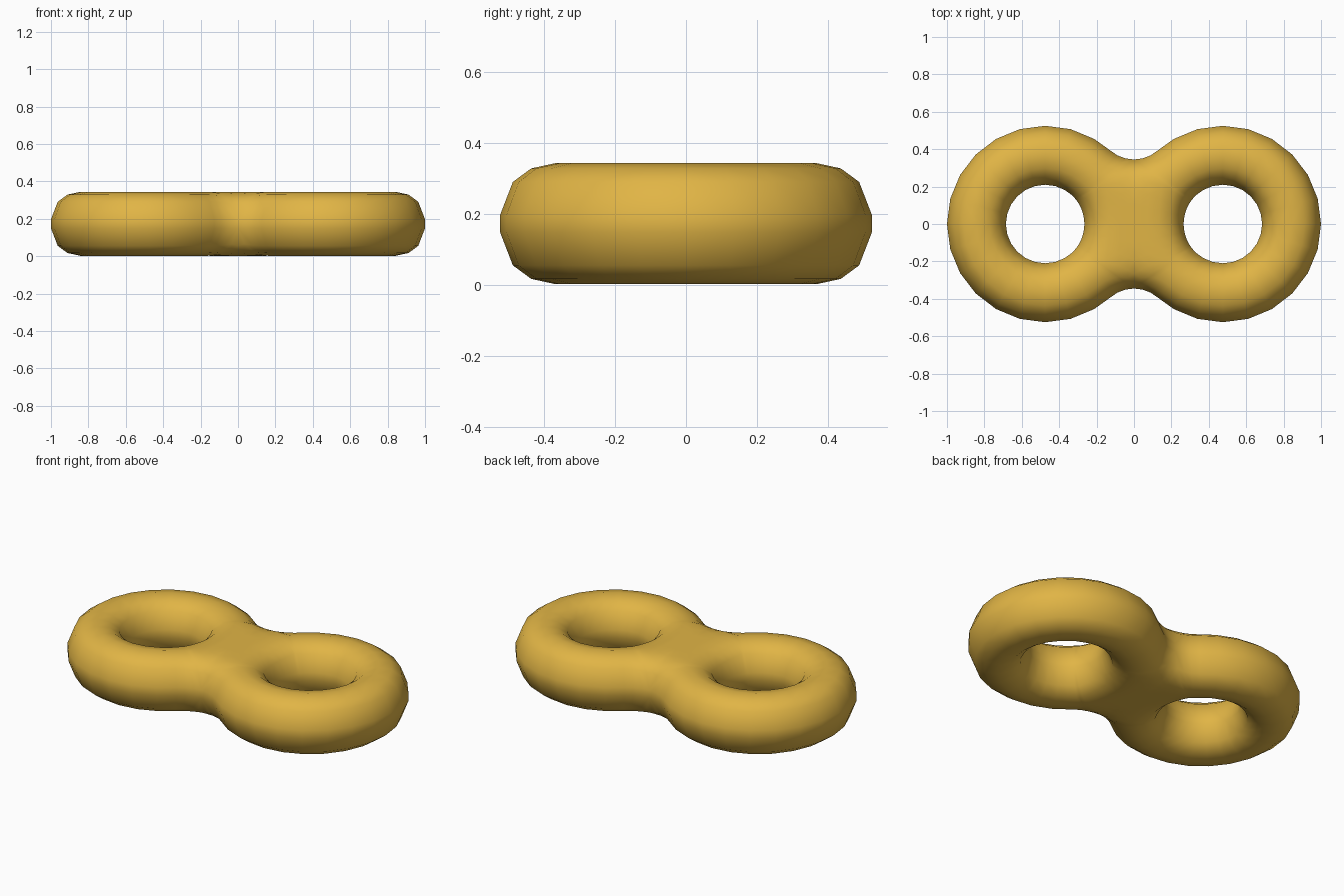
import bpy, bmesh
from math import cos, sin, radians, hypot, atan2, degrees, sqrt

if "Cube" in bpy.data.objects:
    bpy.data.objects.remove(bpy.data.objects["Cube"])

CX, R_OUT, R_HOLE = 0.475, 0.525, 0.21     # ring centre and radii
WAIST = 0.345                              # half depth at the waist
HALF_H, BAND, Z_MID = 0.171, 0.024, 0.173  # half height, rim band, middle height
W = (R_OUT - R_HOLE) / 2                   # tube radius

# Concave fillet joining the two rings at the waist
RF = (CX**2 + WAIST**2 - R_OUT**2) / (2 * (R_OUT - WAIST))
FY = WAIST + RF
TANGENT = atan2(FY, -CX)


def height(x, y):
    """Rounded height from the distance to the nearest edge."""
    r = hypot(x - CX, y)
    if atan2(y, x - CX) <= TANGENT:
        d_out = R_OUT - r
    else:
        d_out = hypot(x, y - FY) - RF
    d = max(0.0, min(d_out, r - R_HOLE, W))
    return BAND + (HALF_H - BAND) * sqrt(max(0.0, 1 - (1 - d / W)**2))


# Outer targets for one quarter: ring arc, fillet, then the centre line
targets = [(CX + R_OUT * cos(radians(a)), R_OUT * sin(radians(a)))
           for a in range(0, 121, 15)]
sweep = atan2(CX, FY)
for k in range(4):
    a = sweep * (1 - k / 3)
    targets.append((RF * sin(a), FY - RF * cos(a)))
rim_count = len(targets)
targets += [(0.0, y) for y in (0.31, 0.265, 0.19, 0.1, 0.0)]

# Quarter of the upper half, lofted from hole edge to outer edge
bm = bmesh.new()
rows = []
for i, (tx, ty) in enumerate(targets):
    ang = atan2(ty, tx - CX)
    hx, hy = CX + R_HOLE * cos(ang), R_HOLE * sin(ang)
    row = [bm.verts.new((hx, hy, 0))]
    for f in (0, 0.115, 0.28, 0.5, 0.72, 0.885, 1):
        x, y = hx + (tx - hx) * f, hy + (ty - hy) * f
        row.append(bm.verts.new((x, y, height(x, y))))
    if i < rim_count:
        row.append(bm.verts.new((tx, ty, 0)))
    rows.append(row)
for a, b in zip(rows, rows[1:]):
    for j in range(min(len(a), len(b)) - 1):
        bm.faces.new((a[j], a[j + 1], b[j + 1], b[j])).smooth = True
# Close the small gap in the rim band beside the waist is not needed: it meets at x = 0

mesh = bpy.data.meshes.new("double_ring")
bm.to_mesh(mesh)
bm.free()
ring = bpy.data.objects.new("double_ring", mesh)
ring.location.z = Z_MID
bpy.context.collection.objects.link(ring)

# Mirror to all eight parts
mirror = ring.modifiers.new("Mirror", 'MIRROR')
mirror.use_axis = (True, True, True)
mirror.use_mirror_merge = True
mirror.merge_threshold = 0.001

gold = bpy.data.materials.new("gold")
gold.diffuse_color = (0.75, 0.46, 0.06, 1)
gold.use_nodes = True
gold.node_tree.nodes["Principled BSDF"].inputs["Base Color"].default_value = gold.diffuse_color
mesh.materials.append(gold)
